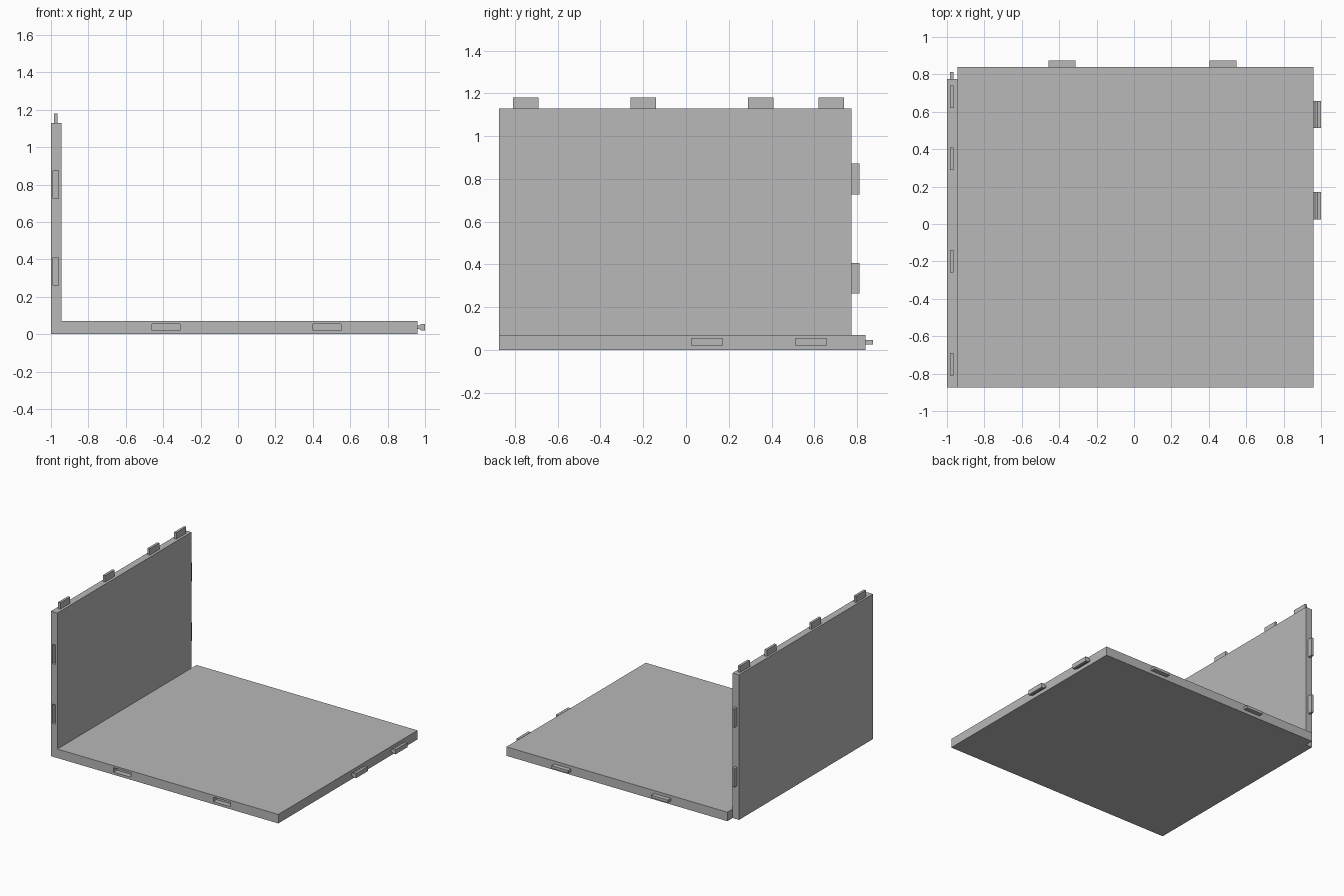
import bpy
import bmesh

cube = bpy.data.objects.get("Cube")
if cube:
    bpy.data.objects.remove(cube, do_unlink=True)

grey = bpy.data.materials.new("plain_grey")
grey.use_nodes = True
COLOUR = (0.48, 0.48, 0.48, 1)
grey.diffuse_color = COLOUR
grey.node_tree.nodes["Principled BSDF"].inputs["Base Color"].default_value = COLOUR


def finish(name, bm):
    bmesh.ops.recalc_face_normals(bm, faces=bm.faces)
    mesh = bpy.data.meshes.new(name)
    bm.to_mesh(mesh)
    bm.free()
    mesh.materials.append(grey)
    obj = bpy.data.objects.new(name, mesh)
    bpy.context.collection.objects.link(obj)
    return obj


def box(name, x, y, z):
    """Box from a (low, high) pair on each axis."""
    bm = bmesh.new()
    bmesh.ops.create_cube(bm, size=1)
    for v in bm.verts:
        v.co = [a[0] if c < 0 else a[1] for c, a in zip(v.co, (x, y, z))]
    return finish(name, bm)


def cut(panel, cutters):
    """Sink sockets into a panel and discard the cutters."""
    for cutter in cutters:
        cutter.hide_render = True
        mod = panel.modifiers.new("socket", "BOOLEAN")
        mod.operation = "DIFFERENCE"
        mod.solver = "EXACT"
        mod.object = cutter
        bpy.context.view_layer.objects.active = panel
        bpy.ops.object.modifier_apply(modifier=mod.name)
        bpy.data.objects.remove(cutter, do_unlink=True)


def flared_tab(name, y0, y1):
    """Tab with a thin neck that widens to a flat lip, extruded along y."""
    mid = 0.037
    half = [(0.955, 0.009), (0.968, 0.009), (0.98, 0.018), (1.0, 0.018)]
    profile = [(x, mid - h) for x, h in half] + [(x, mid + h) for x, h in reversed(half)]
    bm = bmesh.new()
    face = bm.faces.new([bm.verts.new((x, y0, z)) for x, z in profile])
    side = bmesh.ops.extrude_face_region(bm, geom=[face])
    for v in side["geom"]:
        if isinstance(v, bmesh.types.BMVert):
            v.co.y = y1
    return finish(name, bm)


FRONT = -0.875
SOCKET = (FRONT - 0.02, FRONT + 0.04)

# Main panels
floor_panel = box("floor_panel", (-0.945, 0.96), (FRONT, 0.84), (0, 0.07))
wall_panel = box("wall_panel", (-1, -0.945), (FRONT, 0.775), (0, 1.13))

# Floor: sockets in front, matching tabs at the back
floor_spans = [(-0.46, -0.31), (0.40, 0.55)]
cut(floor_panel, [box("floor_socket_cutter", s, SOCKET, (0.02, 0.055)) for s in floor_spans])
for i, (a, b) in enumerate(floor_spans):
    box(f"floor_back_tab_{i + 1}", (a + 0.003, b - 0.003), (0.83, 0.875), (0.026, 0.047))

# Floor: flared tabs on the left edge
for i, y in enumerate((0.025, 0.513)):
    flared_tab(f"floor_side_tab_{i + 1}", y, y + 0.145)

# Wall: sockets in front, matching tabs at the back
wall_spans = [(0.26, 0.41), (0.725, 0.875)]
cut(wall_panel, [box("wall_socket_cutter", (-0.988, -0.96), SOCKET, s) for s in wall_spans])
for i, (a, b) in enumerate(wall_spans):
    box(f"wall_back_tab_{i + 1}", (-0.984, -0.965), (0.765, 0.812), (a + 0.003, b - 0.003))

# Wall: tabs along the top edge
for i, y in enumerate((-0.81, -0.26, 0.29, 0.62)):
    box(f"wall_top_tab_{i + 1}", (-0.984, -0.965), (y, y + 0.12), (1.12, 1.18))
